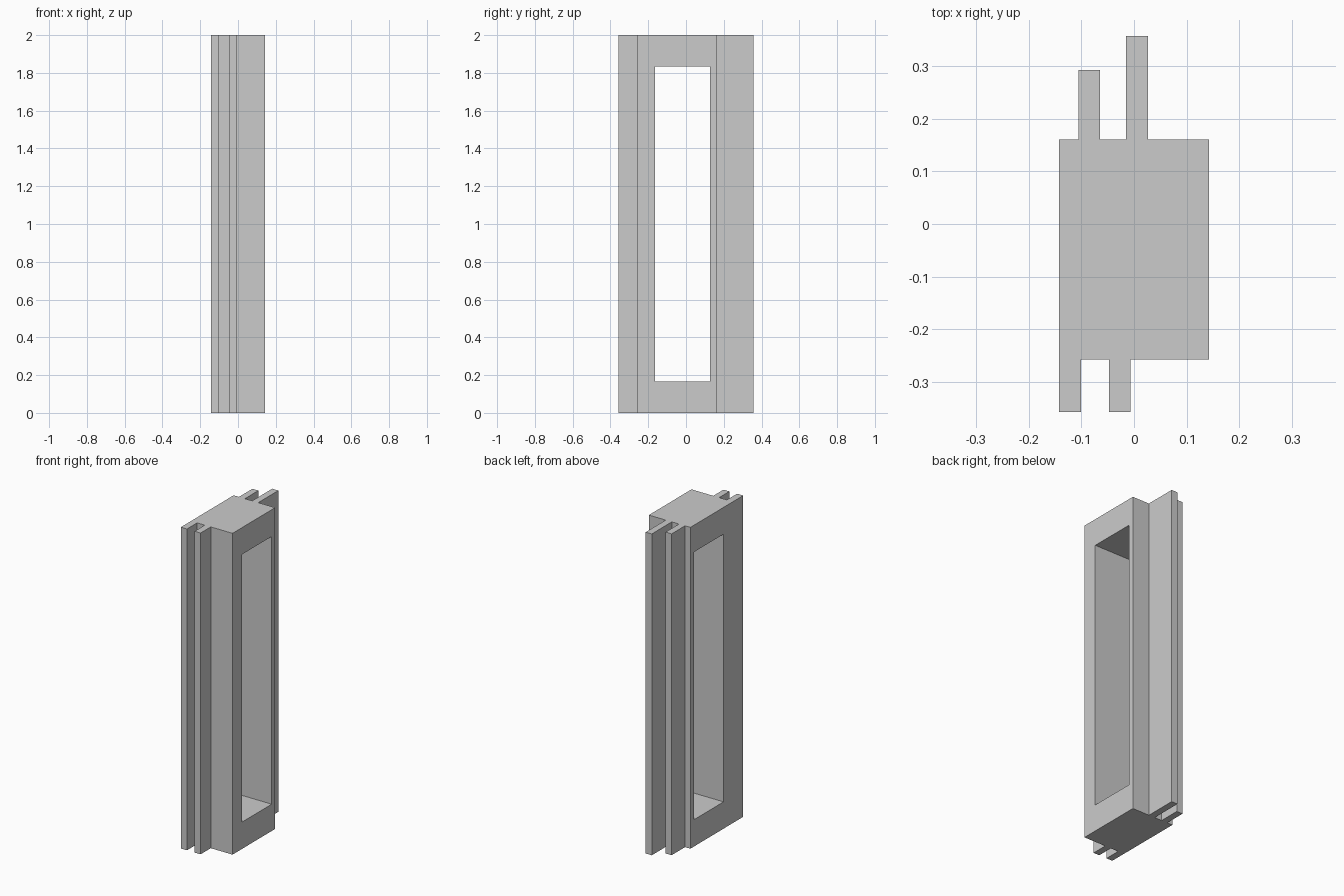
import bpy
import bmesh
from mathutils import Vector

# Remove the default cube
cube = bpy.data.objects.get("Cube")
if cube:
    bpy.data.objects.remove(cube, do_unlink=True)

# Material
grey = bpy.data.materials.new("plain grey")
grey.use_nodes = True
colour = (0.6, 0.6, 0.6, 1)
grey.diffuse_color = colour
grey.node_tree.nodes["Principled BSDF"].inputs["Base Color"].default_value = colour


def extrude(name, outline, height):
    """Closed prism from an xy outline, standing on the ground."""
    bm = bmesh.new()
    base = bm.faces.new([bm.verts.new((x, y, 0)) for x, y in outline])
    result = bmesh.ops.extrude_face_region(bm, geom=[base])
    top = [v for v in result["geom"] if isinstance(v, bmesh.types.BMVert)]
    bmesh.ops.translate(bm, verts=top, vec=Vector((0, 0, height)))
    bmesh.ops.recalc_face_normals(bm, faces=bm.faces[:])
    mesh = bpy.data.meshes.new(name)
    bm.to_mesh(mesh)
    bm.free()
    mesh.materials.append(grey)
    obj = bpy.data.objects.new(name, mesh)
    bpy.context.collection.objects.link(obj)
    return obj


def fin(x0, x1, root, tip):
    """Outline points of one fin, walked from x0 to x1."""
    return [(x0, root), (x0, tip), (x1, tip), (x1, root)]


left, right = -0.143, 0.143
front, back = -0.258, 0.161
front_tip, back_tip = -0.358, 0.358

# Frame section: flush and inner front fins, then long and short back fins
outline = [(left, front_tip), (-0.101, front_tip), (-0.101, front)]
outline += fin(-0.048, -0.007, front, front_tip)
outline += [(right, front), (right, back)]
outline += fin(0.027, -0.015, back, back_tip)
outline += fin(-0.065, -0.106, back, 0.293)
outline += [(left, back)]
frame = extrude("window_frame", outline, 2)

# Rectangular opening through the frame from side to side
opening = extrude("opening_cutter",
                  [(-0.3, -0.165), (0.3, -0.165), (0.3, 0.127), (-0.3, 0.127)], 1.666)
opening.location.z = 0.167
opening.hide_render = True
opening.hide_set(True)

cut = frame.modifiers.new("opening", "BOOLEAN")
cut.operation = "DIFFERENCE"
cut.solver = "EXACT"
cut.object = opening

# Bake the cut and drop the cutter
bpy.context.view_layer.update()
graph = bpy.context.evaluated_depsgraph_get()
baked = bpy.data.meshes.new_from_object(frame.evaluated_get(graph))
frame.modifiers.clear()
frame.data = baked
bpy.data.objects.remove(opening, do_unlink=True)
